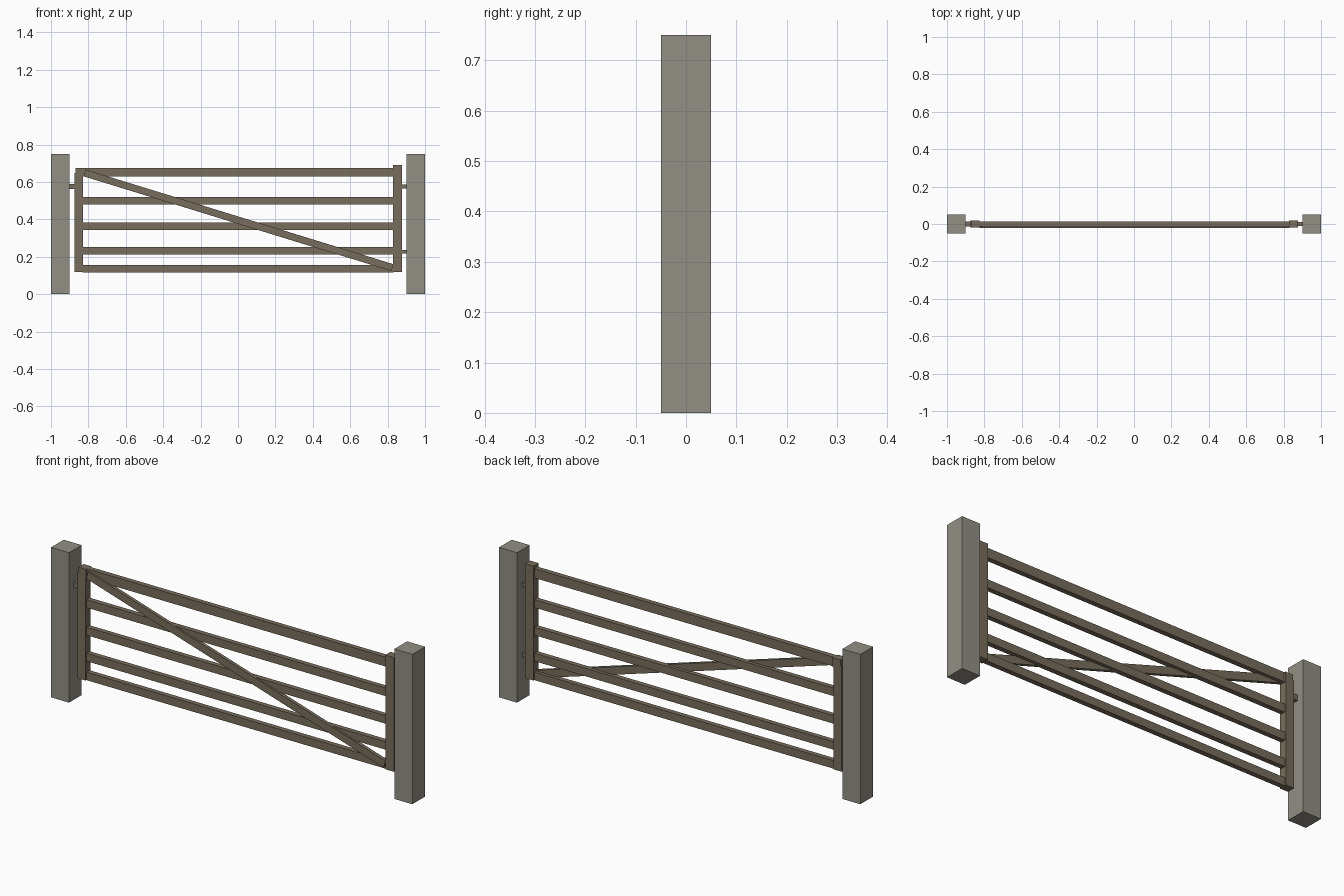
import bpy
import math
from mathutils import Vector

cube = bpy.data.objects.get("Cube")
if cube:
    bpy.data.objects.remove(cube, do_unlink=True)


def make_material(name, rgb):
    mat = bpy.data.materials.new(name)
    mat.use_nodes = True
    color = (*rgb, 1.0)
    mat.diffuse_color = color
    mat.node_tree.nodes["Principled BSDF"].inputs["Base Color"].default_value = color
    return mat


stone = make_material("grey stone", (0.29, 0.275, 0.235))
wood = make_material("weathered wood", (0.187, 0.154, 0.107))


def box(name, mat, x, y, z, tilt=0.0):
    """Box spanning the given (low, high) ranges, tilted about its centre."""
    spans = (x, y, z)
    bpy.ops.mesh.primitive_cube_add(size=1)
    obj = bpy.context.object
    obj.name = name
    size = Vector([b - a for a, b in spans])
    for v in obj.data.vertices:
        v.co *= size
    obj.location = [(a + b) / 2 for a, b in spans]
    obj.rotation_euler.y = tilt
    obj.data.materials.append(mat)
    return obj


# Square gate posts
for side, x in (("right", (-1, -0.9)), ("left", (0.9, 1))):
    box(side + "_post", stone, x, (-0.05, 0.05), (0, 0.75))

# Upright stiles, the hinge side standing taller
stile_y = (-0.02, 0.02)
box("latch_stile", wood, (-0.875, -0.83), stile_y, (0.118, 0.648))
box("hinge_stile", wood, (0.83, 0.877), stile_y, (0.118, 0.69))

# Horizontal rails
rail_y = (-0.0125, 0.0125)
for i, z in enumerate((0.137, 0.232, 0.362, 0.5)):
    box(f"rail_{i + 1}", wood, (-0.832, 0.832), rail_y, (z - 0.02, z + 0.02))
box("top_rail", wood, (-0.832, 0.832), rail_y, (0.628, 0.675))
box("top_rail_end", wood, (-0.868, -0.826), stile_y, (0.628, 0.675))

# Diagonal brace across the front of the rails
start, end = Vector((-0.82, 0.648)), Vector((0.825, 0.142))
mid, run = (start + end) / 2, end - start
half = run.length / 2
box("diagonal_brace", wood, (mid.x - half, mid.x + half), (-0.021, -0.004),
    (mid.y - 0.019, mid.y + 0.019), math.atan2(-run.y, run.x))

# Latch and hinge pins joining the gate to the posts
box("latch", wood, (-0.91, -0.87), (-0.013, 0.013), (0.562, 0.59))
for name, z in (("upper_hinge", 0.576), ("lower_hinge", 0.226)):
    box(name, wood, (0.87, 0.91), (-0.012, 0.012), (z - 0.01, z + 0.01))
